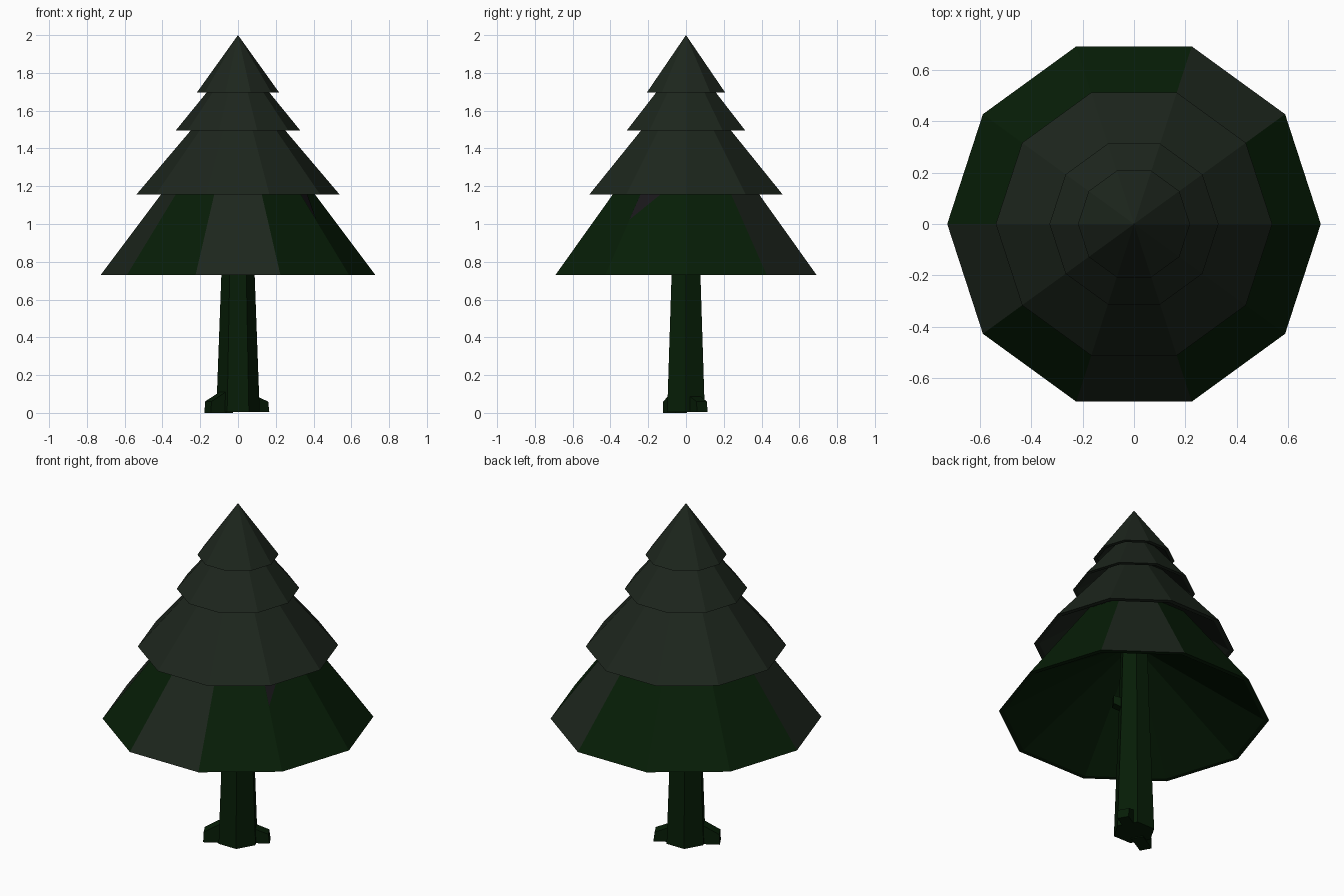
import bpy, bmesh
from math import cos, sin, radians
from mathutils import Vector

cube = bpy.data.objects.get("Cube")
if cube:
    bpy.data.objects.remove(cube, do_unlink=True)


def material(name, rgb):
    m = bpy.data.materials.new(name)
    m.use_nodes = True
    m.diffuse_color = (*rgb, 1)
    m.node_tree.nodes["Principled BSDF"].inputs["Base Color"].default_value = (*rgb, 1)
    return m


grey = material("grey_green", (0.012, 0.019, 0.012))
green = material("dark_green", (0.002, 0.0125, 0.002))
dark = material("dark_grey", (0.009, 0.008, 0.010))


def finish(name, bm, mats):
    mesh = bpy.data.meshes.new(name)
    bm.to_mesh(mesh)
    bm.free()
    for m in mats:
        mesh.materials.append(m)
    obj = bpy.data.objects.new(name, mesh)
    bpy.context.collection.objects.link(obj)
    return obj


def polar(r, deg, z):
    return Vector((r * cos(radians(deg)), r * sin(radians(deg)), z))


# Foliage: ten-sided cones with a flat rim and a shallower hollow underneath
def tier(name, radius, base, tip, wall, green_sides=()):
    bm = bmesh.new()
    outer = [bm.verts.new(polar(radius, 36 * k, base)) for k in range(10)]
    inner = [bm.verts.new(polar(radius - wall, 36 * k, base)) for k in range(10)]
    top = bm.verts.new((0, 0, tip))
    under = bm.verts.new((0, 0, base + radius * 0.6))
    for k in range(10):
        n = (k + 1) % 10
        side = bm.faces.new((outer[k], outer[n], top))
        side.material_index = int(k in green_sides)
        rim = bm.faces.new((outer[n], outer[k], inner[k], inner[n]))
        lining = bm.faces.new((inner[n], inner[k], under))
        rim.material_index = lining.material_index = int(bool(green_sides))
    return finish(name, bm, [grey, green])


tier("foliage_bottom", 0.727, 0.73, 1.70, 0.028, {0, 2, 3, 4, 6, 8, 9})
tier("foliage_lower_middle", 0.538, 1.156, 1.79, 0.028)
tier("foliage_upper_middle", 0.329, 1.496, 1.90, 0.022)
tier("foliage_top", 0.218, 1.696, 2.0, 0.022)

# Small dark notch on the bottom tier, beside one of its ridges
ridge, next_ridge, tip = polar(0.727, -36, 0.73), polar(0.727, 0, 0.73), Vector((0, 0, 1.70))
normal = (next_ridge - ridge).cross(tip - ridge).normalized() * 0.003
upper = ridge.lerp(tip, 0.44)
corners = [ridge.lerp(tip, 0.30), upper.lerp(next_ridge.lerp(tip, 0.44), 0.45), upper]
bm = bmesh.new()
bm.faces.new([bm.verts.new(c + normal) for c in corners])
finish("foliage_notch", bm, [dark])

# Trunk: tapering hexagonal prism running up inside the foliage
bm = bmesh.new()
rings = [[bm.verts.new(polar(r, 60 * k, z)) for k in range(6)]
         for r, z in ((0.115, 0.005), (0.088, 0.735), (0.075, 1.2))]
for a, b in zip(rings, rings[1:]):
    for k in range(6):
        n = (k + 1) % 6
        bm.faces.new((a[k], a[n], b[n], b[k]))
bm.faces.new(rings[0][::-1])
bm.faces.new(rings[-1])
finish("trunk", bm, [green])


# Roots and stub: a side profile of (distance, height) given a width
def wedge(name, profile, half_width, deg):
    out = polar(1, deg, 0)
    across = polar(half_width, deg + 90, 0)
    bm = bmesh.new()
    a, b = [[bm.verts.new(out * d + Vector((0, 0, z)) + across * s) for d, z in profile]
            for s in (-1, 1)]
    bm.faces.new(a)
    bm.faces.new(b[::-1])
    for k in range(len(profile)):
        n = (k + 1) % len(profile)
        bm.faces.new((a[n], a[k], b[k], b[n]))
    bmesh.ops.recalc_face_normals(bm, faces=bm.faces)
    finish(name, bm, [green])


wedge("root_left", [(0.05, 0.005), (0.173, 0.005), (0.166, 0.06), (0.09, 0.09), (0.05, 0.09)], 0.032, 30)
wedge("root_right", [(0.05, 0), (0.185, 0), (0.182, 0.06), (0.095, 0.11), (0.05, 0.11)], 0.034, 210)
wedge("branch_stub", [(0.04, 0.75), (0.115, 0.78), (0.115, 0.83), (0.04, 0.81)], 0.025, -30)
